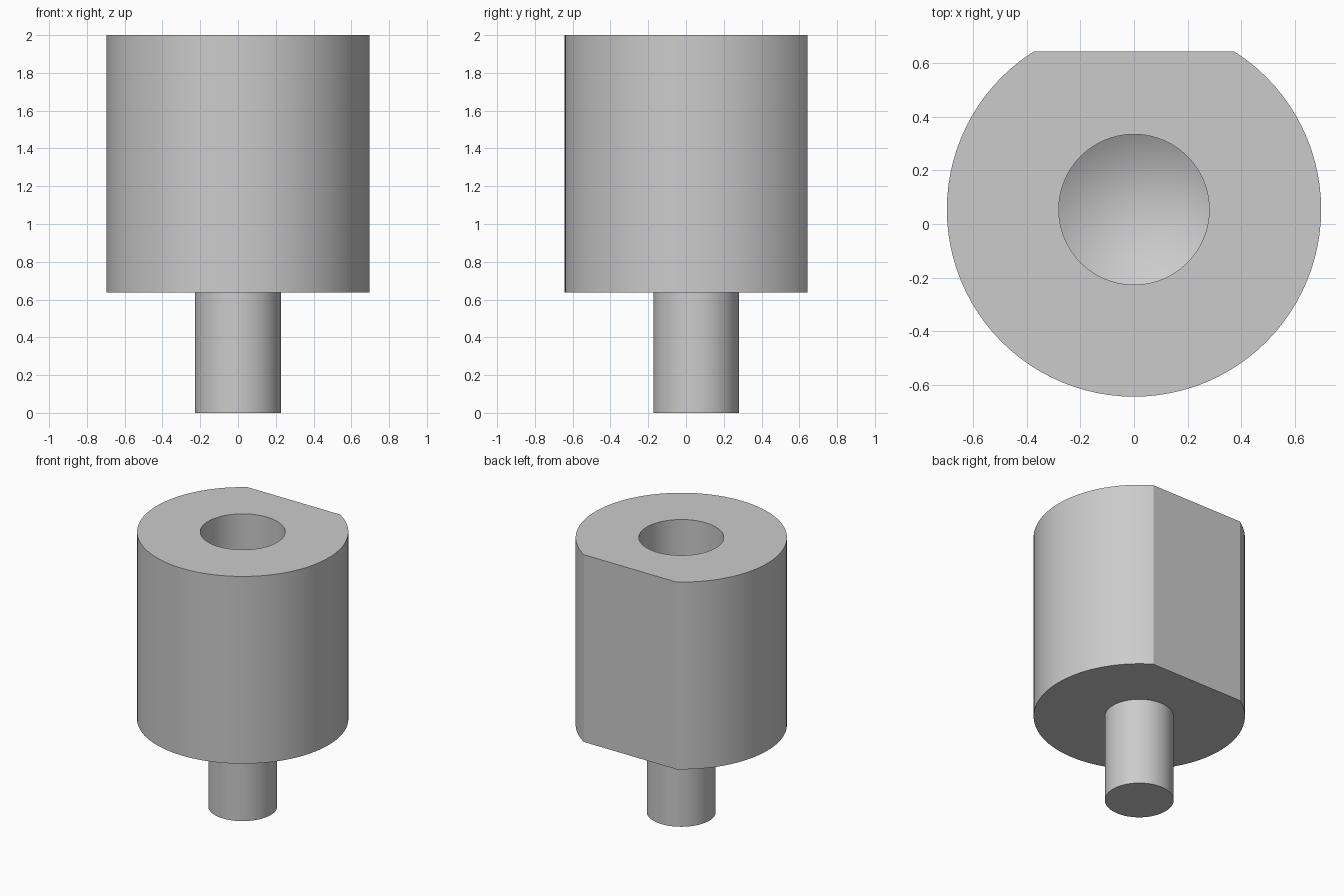
import bpy, bmesh, math
from mathutils import Matrix, Vector

if "Cube" in bpy.data.objects:
    bpy.data.objects.remove(bpy.data.objects["Cube"])

SEGMENTS = 96
AXIS_Y = 0.054
BODY_R, STUD_R, HOLE_R = 0.697, 0.227, 0.28
TOP, SHOULDER = 2.0, 0.637
FLAT_Y = 0.589          # distance of the flat from the axis
HOLE_END = 1.0          # where the straight bore meets its drill point
TIP = HOLE_END - HOLE_R / math.tan(math.radians(59))

steel = bpy.data.materials.new("grey_steel")
steel.use_nodes = True
colour = (0.6, 0.6, 0.6, 1)
steel.diffuse_color = colour
steel.node_tree.nodes["Principled BSDF"].inputs["Base Color"].default_value = colour


def lathe(name, profile, flat=None):
    """Revolve (radius, height) points, optionally cutting a flat at the back."""
    bm = bmesh.new()
    verts = [bm.verts.new((r, 0, z)) for r, z in profile]
    edges = [bm.edges.new(pair) for pair in zip(verts, verts[1:])]
    bmesh.ops.spin(bm, geom=verts + edges, cent=(0, 0, 0), axis=(0, 0, 1),
                   angle=math.tau, steps=SEGMENTS)
    bmesh.ops.remove_doubles(bm, verts=bm.verts, dist=0.0001)
    if flat is not None:
        cut = bmesh.ops.bisect_plane(
            bm, geom=bm.verts[:] + bm.edges[:] + bm.faces[:],
            plane_co=Vector((0, flat, 0)), plane_no=Vector((0, 1, 0)),
            clear_outer=True)
        rim = [e for e in cut["geom_cut"] if isinstance(e, bmesh.types.BMEdge)]
        bmesh.ops.contextual_create(bm, geom=rim)
    bmesh.ops.recalc_face_normals(bm, faces=bm.faces)
    bmesh.ops.transform(bm, matrix=Matrix.Translation((0, AXIS_Y, 0)), verts=bm.verts)
    mesh = bpy.data.meshes.new(name)
    bm.to_mesh(mesh)
    bm.free()
    mesh.materials.append(steel)
    obj = bpy.data.objects.new(name, mesh)
    bpy.context.collection.objects.link(obj)
    bpy.ops.object.select_all(action="DESELECT")
    obj.select_set(True)
    bpy.context.view_layer.objects.active = obj
    bpy.ops.object.shade_smooth_by_angle(angle=math.radians(25))
    return obj


# Body with a blind drilled hole and a flat on the back
lathe("body", [(0, SHOULDER), (BODY_R, SHOULDER), (BODY_R, TOP),
               (HOLE_R, TOP), (HOLE_R, HOLE_END), (0, TIP)], flat=FLAT_Y)

# Stud below the body, seated slightly inside it
lathe("stud", [(0, 0), (STUD_R, 0), (STUD_R, SHOULDER + 0.01), (0, SHOULDER + 0.01)])
